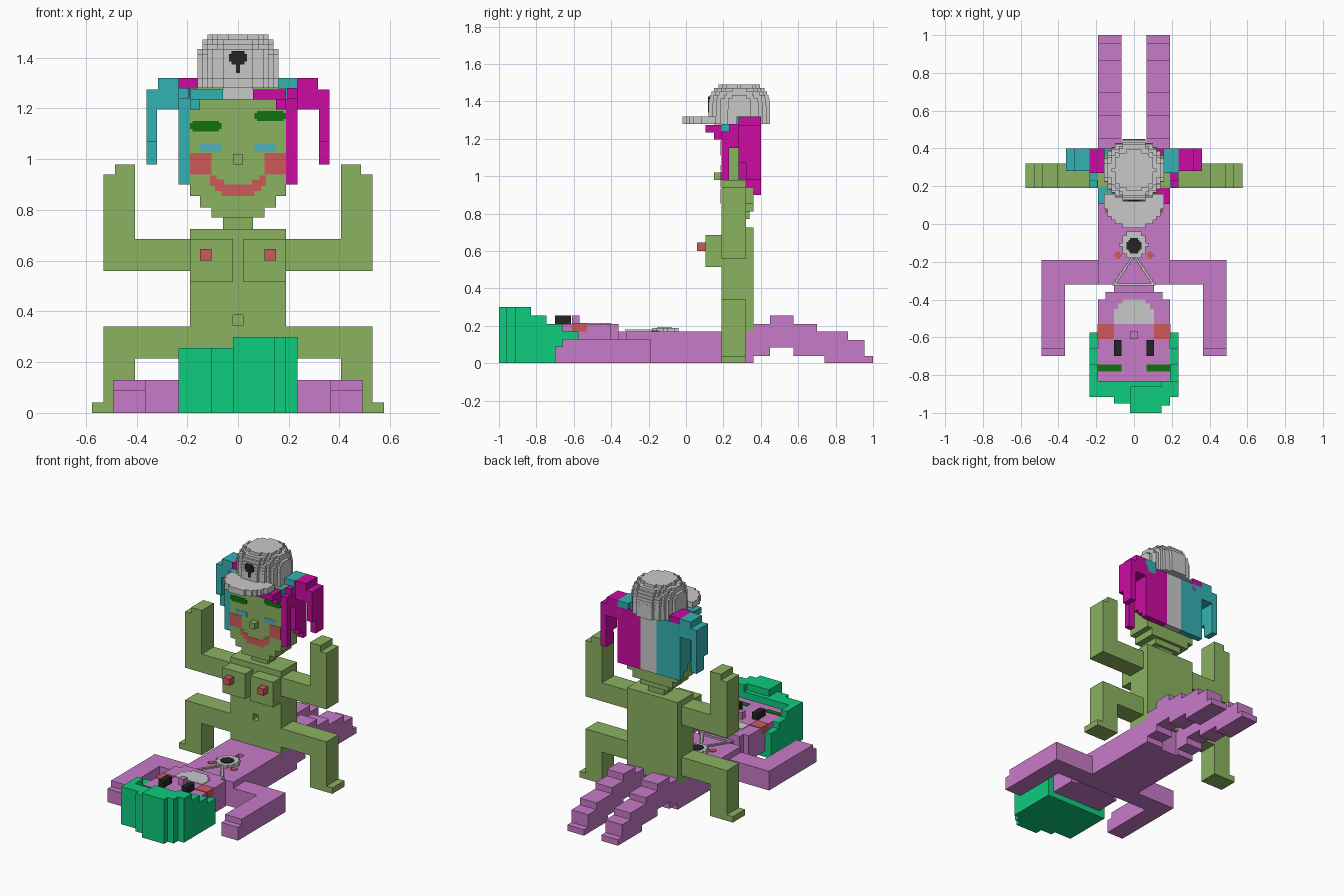
import bpy, bmesh, math

def lin(c):
    c /= 255
    return c / 12.92 if c <= 0.04045 else ((c + 0.055) / 1.055) ** 2.4

def mat(name, r, g, b):
    m = bpy.data.materials.new(name)
    m.diffuse_color = (lin(r), lin(g), lin(b), 1)
    return m

GREEN = mat("green skin", 139, 178, 97)
PURPLE = mat("purple skin", 200, 123, 200)
MINT = mat("mint hair", 14, 204, 126)
MAGENTA = mat("magenta hair", 203, 12, 162)
TEAL = mat("teal hair", 52, 178, 180)
GREY = mat("light grey", 201, 201, 201)
RED = mat("soft red", 205, 90, 90)
DARK = mat("dark green", 16, 114, 16)
BLACK = mat("black", 35, 35, 35)
BLUE = mat("light blue", 80, 176, 188)

def part(name, material, boxes, mirror=False, flip=False):
    """One object from boxes (x0, x1, y0, y1, z0, z1)."""
    bm = bmesh.new()
    todo = [b for b in boxes]
    if flip:
        todo = [(-b[1], -b[0]) + tuple(b[2:]) for b in boxes]
    elif mirror:
        todo += [(-b[1], -b[0]) + tuple(b[2:]) for b in boxes]
    for x0, x1, y0, y1, z0, z1 in todo:
        r = bmesh.ops.create_cube(bm, size=1)
        for v in r["verts"]:
            v.co = ((x0 + x1) / 2 + v.co.x * (x1 - x0),
                    (y0 + y1) / 2 + v.co.y * (y1 - y0),
                    (z0 + z1) / 2 + v.co.z * (z1 - z0))
    me = bpy.data.meshes.new(name)
    bm.to_mesh(me)
    bm.free()
    me.materials.append(material)
    ob = bpy.data.objects.new(name, me)
    bpy.context.collection.objects.link(ob)
    return ob

def disc(cx, cy, rx, ry, z0, z1, step=0.02):
    """Stepped disc made of row boxes."""
    rows, n = [], max(2, round(2 * ry / step))
    for i in range(n):
        t = -1 + (2 * i + 1) / n
        w = max(step / 2, round(rx * math.sqrt(1 - t * t) / step) * step)
        y = cy - ry + 2 * ry * i / n
        rows.append((cx - w, cx + w, y, y + 2 * ry / n, z0, z1))
    return rows

def cut(ob, box):
    c = part(ob.name + "_cutter", ob.data.materials[0], [box])
    c.hide_render = True
    c.hide_viewport = True
    m = ob.modifiers.new("dent", "BOOLEAN")
    m.operation, m.object = "DIFFERENCE", c

# ---- Seated figure: body and limbs
torso = part("seated_torso", GREEN, [(-.19, .19, .19, .36, .17, .725)])
cut(torso, (-.02, .02, .15, .23, .345, .385))
part("seated_neck", GREEN, [(-.06, .06, .23, .32, .72, .80)])
part("seated_arms", GREEN, [(.19, .53, .19, .32, .56, .685),
                            (.405, .53, .19, .32, .56, .94),
                            (.405, .485, .19, .32, .94, .98)], True)
part("seated_legs", GREEN, [(.19, .53, .19, .32, .215, .34),
                            (.405, .53, .19, .32, 0, .34),
                            (.53, .575, .19, .32, 0, .04)], True)
part("chest_blocks", GREEN, [(.02, .19, .105, .19, .515, .685)], True)
part("chest_tips", RED, [(.105, .15, .06, .105, .60, .645)], True)

# ---- Seated figure: head and face
part("seated_head", GREEN, [(-.19, .19, .19, .36, .855, 1.28),
                            (-.15, .15, .19, .36, .81, .86),
                            (-.105, .105, .19, .34, .77, .82),
                            (-.02, .02, .15, .19, .98, 1.02)])
F0, F1 = .185, .191
part("seated_cheeks", RED, [(.105, .19, F0, F1 - .004, .94, 1.025)], True)
part("seated_mouth", RED, [(-.065, .065, F0, F1 - .004, .855, .90),
                           (.055, .09, F0, F1 - .004, .875, .92),
                           (.085, .11, F0, F1 - .004, .895, .935),
                           (-.09, -.055, F0, F1 - .004, .875, .92),
                           (-.11, -.085, F0, F1 - .004, .895, .935)])
part("seated_eyes", BLUE, [(.065, .15, F0, F1 - .004, 1.03, 1.06)], True)
for s, z in ((1, 1.15), (-1, 1.11)):
    part("seated_brow", DARK, [(.065, .19, F0, F1 - .004, z + .008, z + .032),
                               (.075, .18, F0, F1 - .004, z, z + .04)], flip=s < 0)

# ---- Two-tone hair, one colour per side, tied with the opposite colour
for side, a, b in (("right", MAGENTA, TEAL), ("left", TEAL, MAGENTA)):
    f = side == "left"
    part(side + "_hair", a, [(.06, .235, .36, .40, .90, 1.28),
                             (.19, .235, .32, .36, .94, 1.28),
                             (.19, .235, .28, .32, .98, 1.28),
                             (.19, .235, .23, .28, 1.15, 1.28),
                             (.19, .235, .19, .23, .90, 1.24),
                             (.06, .19, .105, .19, 1.235, 1.275),
                             (.15, .19, .15, .19, 1.195, 1.275)], flip=f)
    part(side + "_hair_tie", b, [(.155, .235, .27, .40, 1.235, 1.32),
                                 (.155, .195, .19, .27, 1.235, 1.28)], flip=f)
    part(side + "_pigtail", a, [(.235, .315, .28, .40, 1.195, 1.32),
                                (.315, .36, .28, .40, 1.195, 1.275),
                                (.32, .36, .28, .32, 1.07, 1.2),
                                (.32, .36, .32, .40, .98, 1.2)], flip=f)
part("back_hair_stripe", GREY, [(-.06, .06, .36, .40, .90, 1.28)])
part("front_hair_stripe", GREY, [(-.06, .06, .15, .19, 1.235, 1.28)])

# ---- Cap: stepped dome, brim and round badge
dome = []
for i in range(11):
    z = 1.28 + i * .0192
    t = max(0, (z + .01 - 1.34) / .16)
    r = .165 * (1 - t ** 3) ** (1 / 3)
    dome += disc(0, .285, r, r, z, z + .0192)
part("cap_dome", GREY, dome)
brim = [b for b in disc(0, .14, .16, .16, 1.28, 1.32) if b[2] < .15]
part("cap_brim", GREY, brim)
part("cap_badge", BLACK, [(-.035, .035, .118, .127, 1.385, 1.415),
                          (-.025, .025, .118, .127, 1.373, 1.427),
                          (-.008, .008, .118, .127, 1.34, 1.38)])

# ---- Lying figure: body and limbs
body = part("lying_torso", PURPLE, [(-.19, .19, -.32, .34, 0, .17)])
cut(body, (-.02, .02, 0, .04, .13, .2))
part("lying_arms", PURPLE, [(.19, .49, -.32, -.19, 0, .13),
                            (.365, .49, -.66, -.19, 0, .13),
                            (.365, .49, -.70, -.66, 0, .09)], True)
legs = [(.32, .36, 0, .17), (.36, .45, .04, .21), (.45, .575, .085, .255),
        (.575, .70, .04, .21), (.70, .74, .04, .17), (.74, .865, 0, .17),
        (.865, .955, 0, .125), (.955, 1.0, 0, .04)]
part("lying_legs", PURPLE, [(.065, .19) + s for s in legs], True)
part("lying_chest_spots", RED, disc(.085, -.165, .02, .02, .165, .174, .01), True)

# ---- Lying figure: head and face
part("lying_neck", PURPLE, [(-.105, .105, -.36, -.31, .04, .17)])
part("lying_head", PURPLE, [(-.15, .15, -.40, -.36, .04, .21),
                            (-.19, .19, -.85, -.40, .04, .21),
                            (-.02, .02, -.61, -.57, .21, .255)])
part("lying_beard", GREY, [(-.105, .105, -.53, -.45, .205, .214),
                           (-.085, .085, -.45, -.42, .205, .214),
                           (-.06, .06, -.42, -.40, .205, .214)])
part("lying_cheeks", RED, [(.105, .193, -.61, -.53, .17, .214)], True)
part("lying_eyes", BLACK, [(.065, .105, -.70, -.615, .21, .255)], True)
part("lying_brows", DARK, [(.065, .19, -.78, -.745, .205, .214)], True)

# ---- Mint hair: stepped sides, underside and uneven front locks
part("mint_hair_sides", MINT, [(.19, .235, -.915, -.83, 0, .255),
                               (.19, .235, -.83, -.745, 0, .255),
                               (.19, .235, -.745, -.66, 0, .21),
                               (.19, .235, -.66, -.575, 0, .17)], True)
part("mint_hair_base", MINT, [(-.19, .19, -.90, -.575, 0, .04)])
part("mint_hair_locks", MINT, [(-.235, -.105, -.915, -.83, 0, .255),
                               (-.105, -.02, -.95, -.83, 0, .255),
                               (-.02, .145, -1.0, -.86, 0, .30),
                               (-.02, .145, -.87, -.83, 0, .255),
                               (.145, .19, -.96, -.83, 0, .30),
                               (.19, .235, -.915, -.83, 0, .30)])

# ---- Necklace: pendant on a stepped chain
part("pendant", GREY, disc(0, -.11, .07, .07, .165, .188))
part("pendant_center", BLACK, disc(0, -.115, .04, .04, .18, .192, .01))
chain = []
for i in range(14):
    t = i / 13
    x, y = .105 * (1 - t) + .01 * t, -.32 + .14 * t
    chain.append((x - .008, x + .008, y - .006, y + .006, .165, .18))
part("chain", GREY, chain, True)
part("chain_collar", GREY, [(-.105, .105, -.325, -.315, .165, .18)])
